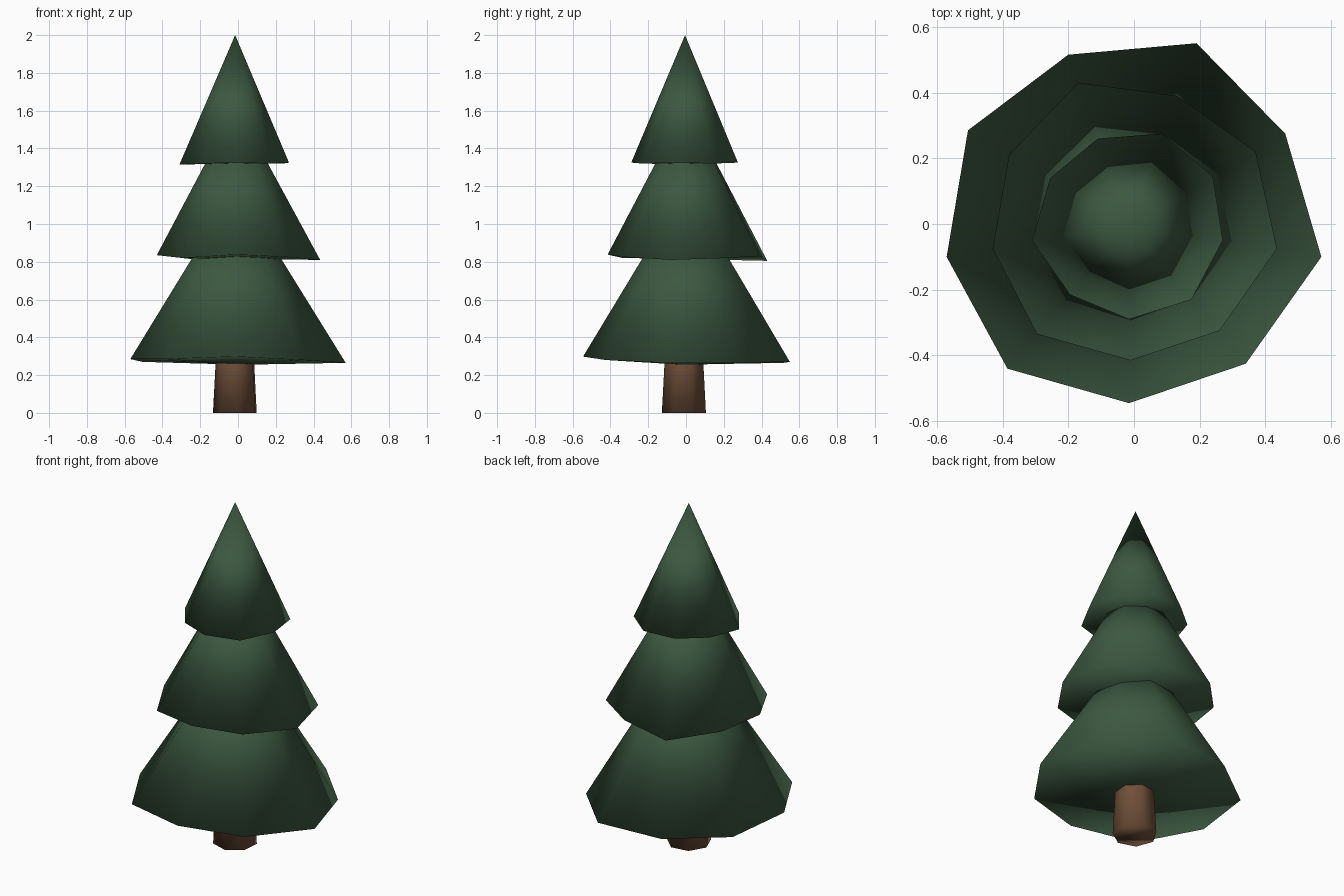
import bpy, bmesh, math

if "Cube" in bpy.data.objects:
    bpy.data.objects.remove(bpy.data.objects["Cube"])


def material(name, rgb):
    m = bpy.data.materials.new(name)
    m.diffuse_color = (*rgb, 1)
    m.use_nodes = True
    m.node_tree.nodes["Principled BSDF"].inputs["Base Color"].default_value = m.diffuse_color
    return m


def finish(name, bm, mat):
    bmesh.ops.recalc_face_normals(bm, faces=bm.faces)
    for f in bm.faces:
        f.smooth = True
    me = bpy.data.meshes.new(name)
    bm.to_mesh(me)
    bm.free()
    me.materials.append(mat)
    ob = bpy.data.objects.new(name, me)
    bpy.context.collection.objects.link(ob)


def tier(name, rim, apex, base, mat):
    # uneven nine-sided cone with a closed underside
    bm = bmesh.new()
    ring = [bm.verts.new(p) for p in rim]
    tip, mid = bm.verts.new(apex), bm.verts.new(base)
    for a, b in zip(ring, ring[1:] + ring[:1]):
        bm.faces.new((a, b, tip))
        bm.faces.new((b, a, mid))
    finish(name, bm, mat)


green = material("pine green", (0.045, 0.098, 0.052))
brown = material("bark brown", (0.16, 0.078, 0.041))

# Foliage tiers, slightly irregular rims
tier("lower_foliage",
     [(.19, .55, .27), (.46, .275, .265), (.57, -.10, .265), (.34, -.425, .28),
      (-.015, -.545, .298), (-.385, -.44, .285), (-.57, -.10, .285),
      (-.505, .285, .27), (-.20, .515, .265)],
     (-.01, 0, 1.2), (.02, -.02, .255), green)
tier("middle_foliage",
     [(-.17, .43, .805), (.13, .39, .83), (.37, .22, .82), (.435, -.075, .81),
      (.26, -.325, .825), (-.01, -.415, .838), (-.295, -.335, .82),
      (-.43, -.075, .835), (-.38, .21, .83)],
     (-.01, 0, 1.63), (0, 0, .815), green)
tier("top_foliage",
     [(-.11, .26, 1.325), (.085, .275, 1.325), (.24, .145, 1.32), (.27, -.05, 1.325),
      (.175, -.23, 1.32), (-.015, -.29, 1.325), (-.195, -.215, 1.32),
      (-.31, -.05, 1.315), (-.255, .14, 1.325)],
     (-.015, -.005, 2.0), (0, 0, 1.32), green)

# Seven-sided tapered trunk
bm = bmesh.new()
rings = []
for r, z in ((.12, 0), (.093, .5)):
    rings.append([bm.verts.new((-.013 + r * math.cos(a), -.009 + r * math.sin(a), z))
                  for a in (math.radians(21) + i * math.tau / 7 for i in range(7))])
for i in range(7):
    j = (i + 1) % 7
    bm.faces.new((rings[0][i], rings[0][j], rings[1][j], rings[1][i]))
for ring in rings:
    bm.faces.new(ring)
finish("trunk", bm, brown)
